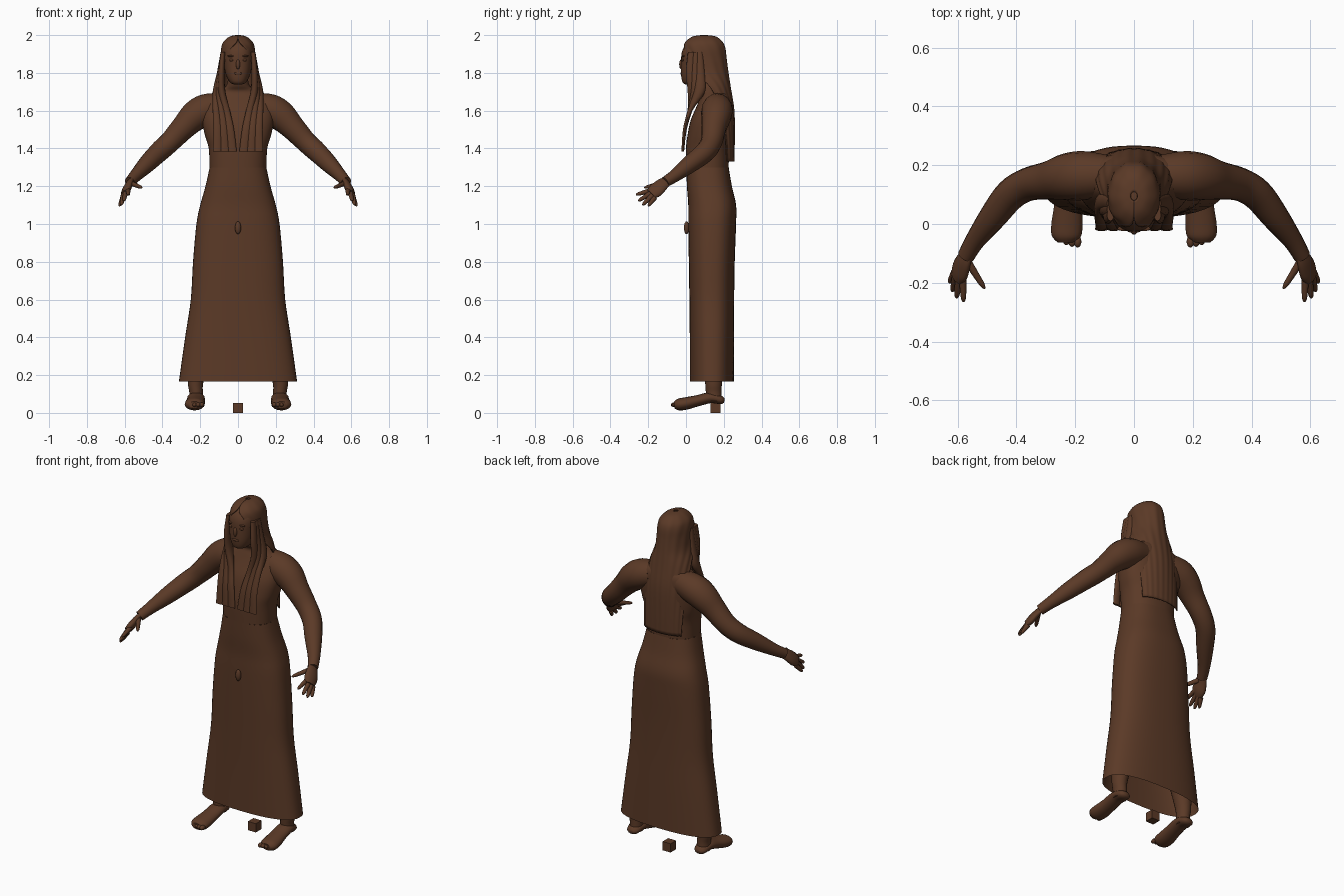
import bpy, bmesh, math
from mathutils import Vector

old = bpy.data.objects.get("Cube")
if old:
    bpy.data.objects.remove(old)

brown = bpy.data.materials.new("dark brown")
brown.use_nodes = True
COLOUR = (.105, .042, .02, 1)
brown.diffuse_color = COLOUR
brown.node_tree.nodes["Principled BSDF"].inputs["Base Color"].default_value = COLOUR


def smooth_rows(rows, steps):
    """Catmull-Rom interpolation through rows of equal length."""
    out = []
    for i in range(len(rows) - 1):
        a, b, c, d = (rows[max(i - 1, 0)], rows[i], rows[i + 1],
                      rows[min(i + 2, len(rows) - 1)])
        for s in range(steps):
            t = s / steps
            out.append([q + t * ((r - p) / 2 + t * (p - 2.5 * q + 2 * r - w / 2
                        + t * (1.5 * (q - r) + (w - p) / 2)))
                        for p, q, r, w in zip(a, b, c, d)])
    out.append(list(rows[-1]))
    return out


def finish(name, bm, mirror=False, angle=50):
    bmesh.ops.recalc_face_normals(bm, faces=bm.faces)
    mesh = bpy.data.meshes.new(name)
    bm.to_mesh(mesh)
    bm.free()
    mesh.materials.append(brown)
    obj = bpy.data.objects.new(name, mesh)
    bpy.context.collection.objects.link(obj)
    bpy.ops.object.select_all(action='DESELECT')
    obj.select_set(True)
    bpy.context.view_layer.objects.active = obj
    bpy.ops.object.shade_smooth_by_angle(angle=math.radians(angle))
    if mirror:
        obj.modifiers.new("mirror", 'MIRROR')
    return obj


def skin(name, rings, closed=True, caps=(True, True), mirror=False):
    """Join rings of points with quads."""
    bm = bmesh.new()
    loops = [[bm.verts.new(p) for p in ring] for ring in rings]
    n = len(loops[0])
    for low, high in zip(loops, loops[1:]):
        for j in range(n if closed else n - 1):
            k = (j + 1) % n
            bm.faces.new((low[j], low[k], high[k], high[j]))
    for cap, loop in zip(caps, (loops[0], loops[-1])):
        if cap and closed:
            bm.faces.new(loop)
    return finish(name, bm, mirror)


def squash(v, power):
    return math.copysign(abs(v) ** (2 / power), v)


def stack(name, rows, power=2, sides=32, steps=4, **kw):
    """Horizontal sections: z, centre x, half width, front y, back y."""
    rings = []
    for z, x, w, front, back in smooth_rows(rows, steps):
        ring = []
        for j in range(sides):
            a = math.tau * j / sides
            ring.append((x + w * squash(math.cos(a), power),
                         (front + back) / 2 + (back - front) / 2 * squash(math.sin(a), power), z))
        rings.append(ring)
    return skin(name, rings, **kw)


def tube(name, rows, sides=16, steps=4, flat=1, side=None, mirror=True):
    """Limb along a path: x, y, z, radius; flat thins it across the side axis."""
    path = smooth_rows(rows, steps)
    rings = []
    for i, (x, y, z, r) in enumerate(path):
        ahead, behind = path[min(i + 1, len(path) - 1)], path[max(i - 1, 0)]
        t = (Vector(ahead[:3]) - Vector(behind[:3])).normalized()
        u = Vector(side or (0, 0, 1))
        u = (u - t * u.dot(t)).normalized()
        v = t.cross(u)
        rings.append([Vector((x, y, z)) + r * (u * math.cos(a) + v * flat * math.sin(a))
                      for a in (math.tau * j / sides for j in range(sides))])
    return skin(name, rings, mirror=mirror)


def ball(name, at, size, mirror=False):
    bm = bmesh.new()
    bmesh.ops.create_uvsphere(bm, u_segments=16, v_segments=10, radius=1)
    bmesh.ops.scale(bm, vec=size, verts=bm.verts)
    bmesh.ops.translate(bm, vec=at, verts=bm.verts)
    return finish(name, bm, mirror)


# Long robe, open at the hem
robe = stack("robe", [
    (.165, 0, .313, .02, .255), (.4, 0, .28, .02, .255), (.6, 0, .25, .018, .255),
    (.8, 0, .238, .015, .258), (1, 0, .22, .012, .265), (1.1, 0, .2, .012, .265),
    (1.2, 0, .172, .005, .243), (1.3, 0, .15, .002, .226)],
    power=2.5, sides=48, caps=(False, False))

# Upper body and neck
stack("torso", [
    (1.3, 0, .15, .002, .226), (1.4, 0, .155, 0, .228), (1.47, 0, .175, .008, .235),
    (1.55, 0, .19, .025, .24), (1.62, 0, .185, .055, .24), (1.67, 0, .15, .075, .235),
    (1.705, 0, .1, .085, .215), (1.74, 0, .058, .065, .175), (1.82, 0, .052, .05, .16)],
    power=2.4, sides=48, caps=(False, True))

# Head
stack("head", [
    (1.738, 0, .02, .0, .05), (1.75, 0, .042, -.018, .09), (1.79, 0, .064, -.026, .14),
    (1.85, 0, .076, -.026, .18), (1.91, 0, .08, -.022, .195), (1.955, 0, .068, .002, .18),
    (1.985, 0, .035, .045, .13)], power=2.4)

# Facial features
ball("nose", (0, -.026, 1.845), (.011, .01, .026))
ball("eye", (.034, -.016, 1.868), (.014, .008, .007), True)
ball("brow", (.036, -.015, 1.889), (.02, .009, .005), True)
ball("mouth", (0, -.024, 1.797), (.022, .006, .007))

# Hair shell: crown over the head, narrowing to a sheet down the back
hair_rows = [  # z, half width, front y, back y, half angle of the opening
    (2, .012, .08, .11, 0), (1.992, .045, .035, .16, 0), (1.965, .076, -.002, .194, .1),
    (1.93, .088, -.018, .21, .45), (1.87, .092, -.02, .217, .85), (1.8, .1, -.015, .226, 1.1),
    (1.72, .125, .02, .238, 1.6), (1.6, .14, .05, .256, 1.9), (1.45, .14, .1, .258, 2),
    (1.33, .135, .13, .256, 2)]
SPAN = 56
rings = []
for z, w, front, back, gap in smooth_rows(hair_rows, 4):
    ring = []
    for j in range(SPAN + 1):
        a = max(gap, 0) + (math.tau - 2 * max(gap, 0)) * j / SPAN
        ripple = 1 + .012 * math.cos(math.tau * 9 * j / SPAN)
        ring.append((w * ripple * math.sin(a),
                     (front + back) / 2 - (back - front) / 2 * ripple * math.cos(a), z))
    rings.append(ring)
hair = skin("hair", rings, closed=False)
shell = hair.modifiers.new("thickness", 'SOLIDIFY')
shell.thickness = .006

# Front locks falling over the shoulders onto the chest
for i in (-1, 0, 1):
    stack("front_lock", [
        (1.91, .08, .012, .03 + .02 * i, .07 + .02 * i),
        (1.8, .092 + .004 * i, .016, .025 + .025 * i, .075 + .025 * i),
        (1.7, .1 + .014 * i, .02, .025 + .016 * i, .085 + .016 * i),
        (1.6, .088 + .027 * i, .019, .008, .034),
        (1.5, .076 + .033 * i, .022, -.016, .004),
        (1.385, .07 + .04 * i, .023, -.024, -.01)], sides=12, mirror=True)

# Arms
tube("arm", [
    (.09, .165, 1.625, .07), (.17, .165, 1.605, .083), (.23, .16, 1.57, .08),
    (.29, .148, 1.51, .066), (.36, .135, 1.435, .057), (.42, .1, 1.38, .054),
    (.48, .025, 1.32, .047), (.54, -.055, 1.258, .034), (.572, -.11, 1.222, .029)])

# Palms, fingers and thumbs
tube("palm", [(.56, -.09, 1.235, .024), (.578, -.125, 1.21, .036),
              (.592, -.16, 1.178, .042), (.602, -.185, 1.158, .032)],
     flat=.5, side=(.5, .25, -.8))
for root, tip in (((.583, -.178, 1.18), (.58, -.265, 1.155)),
                  ((.595, -.182, 1.166), (.604, -.252, 1.122)),
                  ((.606, -.178, 1.152), (.618, -.23, 1.1)),
                  ((.61, -.165, 1.14), (.628, -.2, 1.095)),
                  ((.565, -.13, 1.215), (.508, -.22, 1.192))):
    a, b = Vector(root), Vector(tip)
    tube("finger", [(*a, .014), (*a.lerp(b, .5), .0115), (*a.lerp(b, .85), .009),
                    (*b, .003)], sides=10, steps=3)

# Legs
stack("leg", [
    (.06, .222, .038, .11, .19), (.11, .222, .036, .105, .188), (.17, .224, .042, .1, .192),
    (.35, .2, .062, .075, .215), (.5, .18, .06, .07, .2), (.9, .11, .085, .05, .23)],
    sides=20, mirror=True)

# Feet, with a row of toes
tube("foot", [
    (.222, .203, .065, .018), (.222, .185, .068, .036), (.222, .13, .08, .046),
    (.224, .06, .064, .048), (.228, 0, .05, .053), (.23, -.04, .044, .05),
    (.23, -.062, .042, .03)], flat=.62, side=(1, 0, 0))
for i in range(5):
    ball("toe", (.192 + .019 * i, -.06 + .004 * i * i / 2, .043),
         (.013, .02, .013), True)

# Small ornament on the front of the robe
ball("front_ornament", (0, .003, .98), (.016, .014, .034))

# Small block on the ground between the feet
bm = bmesh.new()
bmesh.ops.create_cube(bm, size=.052)
bmesh.ops.translate(bm, vec=(0, .157, .026), verts=bm.verts)
finish("ground_block", bm, angle=30)
